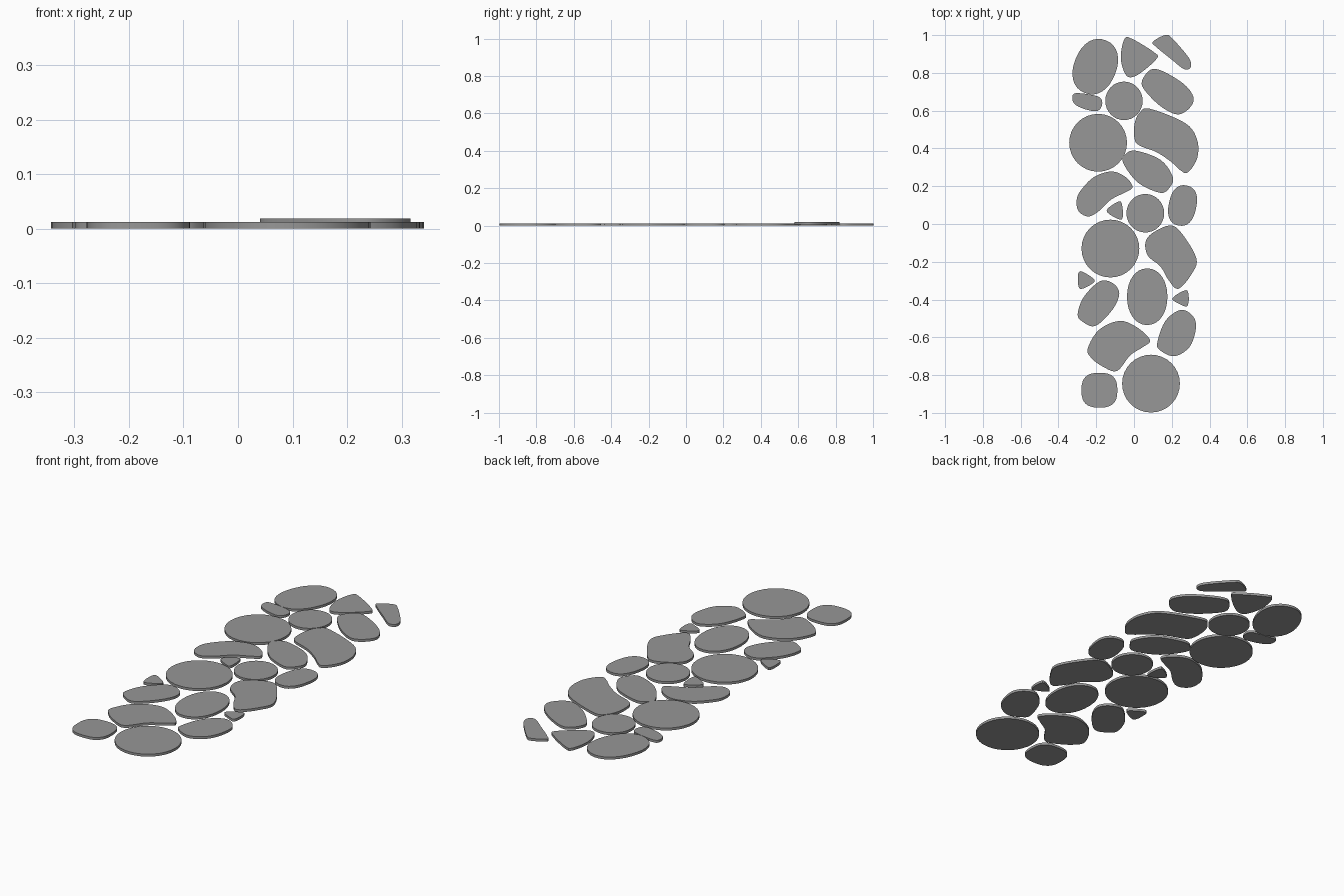
import bpy, bmesh, math

if "Cube" in bpy.data.objects:
    bpy.data.objects.remove(bpy.data.objects["Cube"])

THICK = 0.0125

stone_mat = bpy.data.materials.new("dark_stone")
stone_mat.diffuse_color = (0.31, 0.31, 0.31, 1)
stone_mat.use_nodes = True
stone_mat.node_tree.nodes["Principled BSDF"].inputs["Base Color"].default_value = stone_mat.diffuse_color


def slab(name, outline, z=0.0):
    """Extrude a closed 2D outline into a flat stone."""
    bm = bmesh.new()
    face = bm.faces.new([bm.verts.new((x, y, z)) for x, y in outline])
    top = bmesh.ops.extrude_face_region(bm, geom=[face])["geom"]
    verts = [g for g in top if isinstance(g, bmesh.types.BMVert)]
    bmesh.ops.translate(bm, verts=verts, vec=(0, 0, THICK))
    bmesh.ops.recalc_face_normals(bm, faces=bm.faces)
    mesh = bpy.data.meshes.new(name)
    bm.to_mesh(mesh)
    bm.free()
    mesh.materials.append(stone_mat)
    ob = bpy.data.objects.new(name, mesh)
    bpy.context.collection.objects.link(ob)
    bpy.ops.object.select_all(action='DESELECT')
    ob.select_set(True)
    bpy.context.view_layer.objects.active = ob
    bpy.ops.object.shade_smooth_by_angle(angle=math.radians(35))


def oval(name, x, y, rx, ry, tilt=0, power=2.0, n=32):
    """Stone shaped as a tilted (super)ellipse."""
    t, pts = math.radians(tilt), []
    for i in range(n):
        a = 2 * math.pi * i / n
        c, s = math.cos(a), math.sin(a)
        u = rx * math.copysign(abs(c) ** (2 / power), c)
        v = ry * math.copysign(abs(s) ** (2 / power), s)
        pts.append((x + u * math.cos(t) - v * math.sin(t),
                    y + u * math.sin(t) + v * math.cos(t)))
    slab(name, pts)


def rough(name, *p, z=0.0, steps=5):
    """Stone whose rim is a closed smooth curve through a few points."""
    pts, n = [], len(p)
    for i in range(n):
        a, b, c, d = (p[(i + k) % n] for k in (-1, 0, 1, 2))
        for s in range(steps):
            t = s / steps
            pts.append(tuple(
                b[k] + 0.5 * t * (c[k] - a[k]
                + t * (2 * a[k] - 5 * b[k] + 4 * c[k] - d[k]
                + t * (3 * (b[k] - c[k]) + d[k] - a[k]))) for k in (0, 1)))
    slab(name, pts, z)


# Large round stones
for i, (x, y) in enumerate([(-.19, .43), (-.125, -.13), (.09, -.845)], 1):
    oval(f"round_stone_{i}", x, y, .153, .153)

# Oval stones
oval("oval_stone_back", -.205, .833, .112, .15, -22, 2.2)
oval("oval_stone_front", .07, -.385, .107, .15, 0, 2.1)
oval("small_round_stone_back", -.053, .652, .099, .102)
oval("small_round_stone_middle", .06, .057, .1, .102)
oval("small_oval_stone_right", .257, .098, .073, .108, -12, 2.4)
oval("square_stone_front", -.183, -.88, .095, .092, 0, 2.7)

# Back row
rough("wedge_stone_back", (-.05, .98), (-.01, .98), (.105, .91), (.12, .875),
      (.02, .79), (-.04, .785), (-.07, .88))
rough("sliver_stone_back", (.10, .965), (.165, 1.0), (.2, .985), (.29, .88),
      (.3, .83), (.265, .82), (.2, .87), (.12, .935))
rough("raised_stone", (.04, .745), (.085, .815), (.15, .81), (.265, .74),
      (.315, .67), (.295, .615), (.235, .58), (.16, .61), (.085, .675), z=.006)
rough("sliver_stone_left", (-.325, .68), (-.295, .693), (-.19, .675),
      (-.168, .64), (-.19, .6), (-.25, .605), (-.315, .635))

# Middle rows
rough("large_stone_right", (.003, .53), (.03, .59), (.085, .61), (.27, .535),
      (.333, .45), (.335, .35), (.285, .273), (.245, .285), (.195, .33),
      (.12, .38), (.03, .415), (.003, .45))
rough("stone_middle", (-.058, .325), (-.045, .37), (.01, .388), (.14, .34),
      (.205, .25), (.19, .195), (.14, .165), (.02, .22))
rough("curved_stone_left", (-.303, .13), (-.28, .18), (-.21, .25),
      (-.115, .278), (-.04, .245), (-.008, .195), (-.045, .168), (-.12, .13),
      (-.19, .065), (-.245, .04), (-.295, .07))
rough("curved_stone_right", (.06, -.10), (.095, -.05), (.185, -.008),
      (.245, -.04), (.33, -.18), (.305, -.265), (.235, -.343), (.185, -.3),
      (.14, -.225), (.075, -.17))

# Little filler stones
rough("filler_stone_middle", (-.145, .07), (-.08, .12), (-.062, .095),
      (-.06, .035), (-.08, .025))
rough("filler_stone_left", (-.285, -.25), (-.21, -.295), (-.235, -.325),
      (-.285, -.343), (-.297, -.3))
rough("filler_stone_right", (.203, -.395), (.275, -.35), (.29, -.39),
      (.282, -.435), (.255, -.43))

# Front rows
rough("stone_front_left", (-.298, -.475), (-.265, -.385), (-.18, -.303),
      (-.11, -.315), (-.078, -.37), (-.115, -.455), (-.205, -.54),
      (-.275, -.515))
rough("stone_front_right", (.245, -.455), (.31, -.485), (.328, -.55),
      (.295, -.65), (.215, -.70), (.14, -.67), (.123, -.63), (.165, -.515))
rough("curved_stone_front", (-.245, -.66), (-.185, -.56), (-.075, -.513),
      (.02, -.55), (.085, -.615), (.05, -.65), (-.02, -.695), (-.09, -.778),
      (-.165, -.755), (-.225, -.71))
